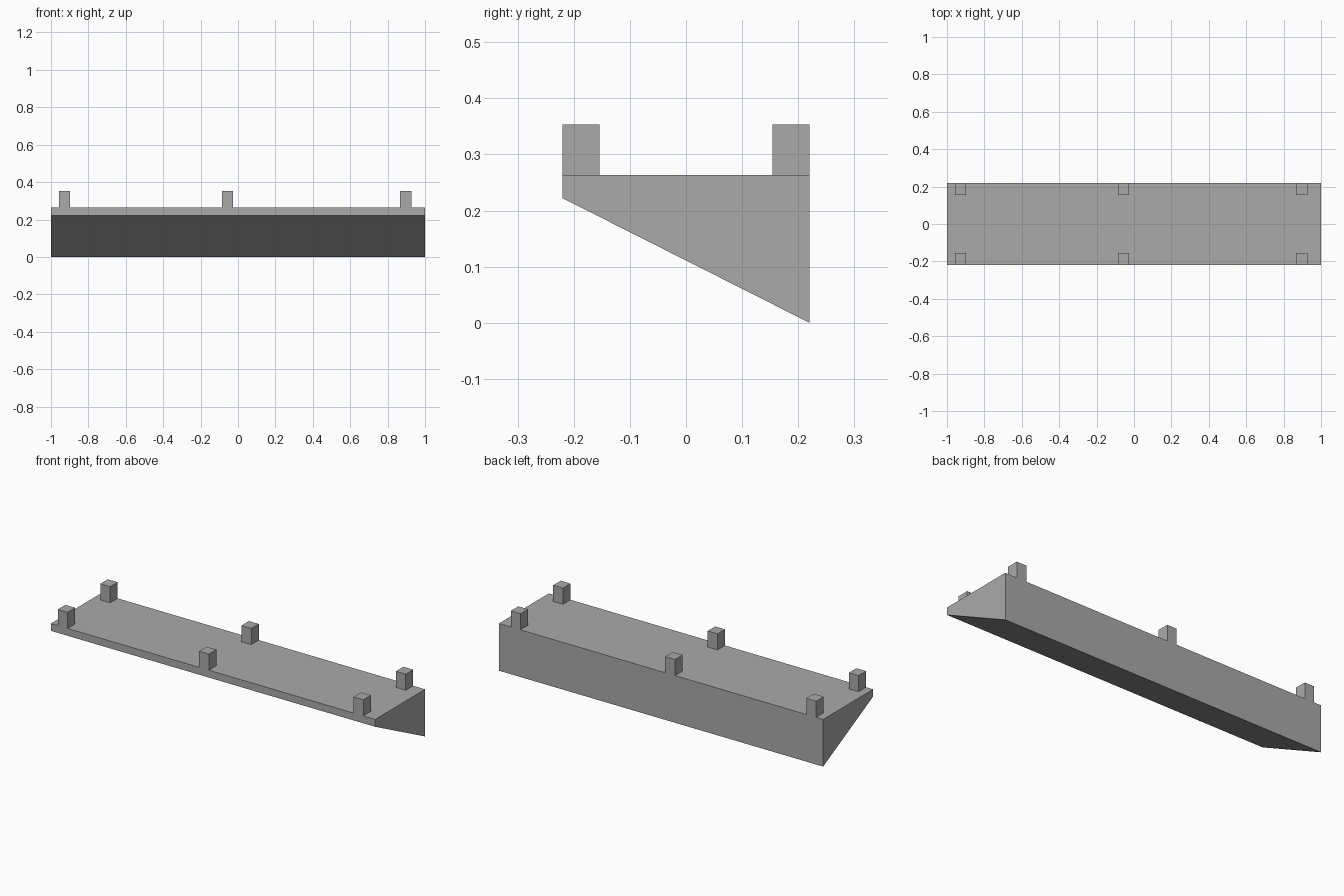
import bpy
import bmesh

cube = bpy.data.objects.get("Cube")
if cube:
    bpy.data.objects.remove(cube, do_unlink=True)

HALF_LENGTH, HALF_DEPTH = 1.0, 0.22
DECK_Z, LIP_Z, PEG_TOP = 0.263, 0.222, 0.353
PEG_WIDTH, PEG_DEPTH = 0.06, 0.066

grey = bpy.data.materials.new("plain grey")
grey.use_nodes = True
colour = (0.4, 0.4, 0.4, 1.0)
grey.diffuse_color = colour
grey.node_tree.nodes["Principled BSDF"].inputs["Base Color"].default_value = colour


def extrude_profile(name, profile, x0, x1):
    """Extrude a (y, z) outline along x into a solid."""
    bm = bmesh.new()
    face = bm.faces.new([bm.verts.new((x0, y, z)) for y, z in profile])
    result = bmesh.ops.extrude_face_region(bm, geom=[face])
    moved = [v for v in result["geom"] if isinstance(v, bmesh.types.BMVert)]
    bmesh.ops.translate(bm, verts=moved, vec=(x1 - x0, 0, 0))
    bmesh.ops.recalc_face_normals(bm, faces=bm.faces[:])
    mesh = bpy.data.meshes.new(name)
    bm.to_mesh(mesh)
    bm.free()
    mesh.materials.append(grey)
    obj = bpy.data.objects.new(name, mesh)
    bpy.context.collection.objects.link(obj)
    return obj


# Wedge body: flat deck, short front lip, sloping underside, tall back
extrude_profile("wedge_body", [
    (-HALF_DEPTH, LIP_Z), (HALF_DEPTH, 0),
    (HALF_DEPTH, DECK_Z), (-HALF_DEPTH, DECK_Z),
], -HALF_LENGTH, HALF_LENGTH)

# Pegs along the front and back edges
for place, x in (("right", -0.927), ("middle", -0.056), ("left", 0.897)):
    for row, side in (("front", -1), ("back", 1)):
        outer, inner = side * HALF_DEPTH, side * (HALF_DEPTH - PEG_DEPTH)
        extrude_profile(f"{row}_{place}_peg", [
            (outer, DECK_Z), (inner, DECK_Z),
            (inner, PEG_TOP), (outer, PEG_TOP),
        ], x - PEG_WIDTH / 2, x + PEG_WIDTH / 2)
